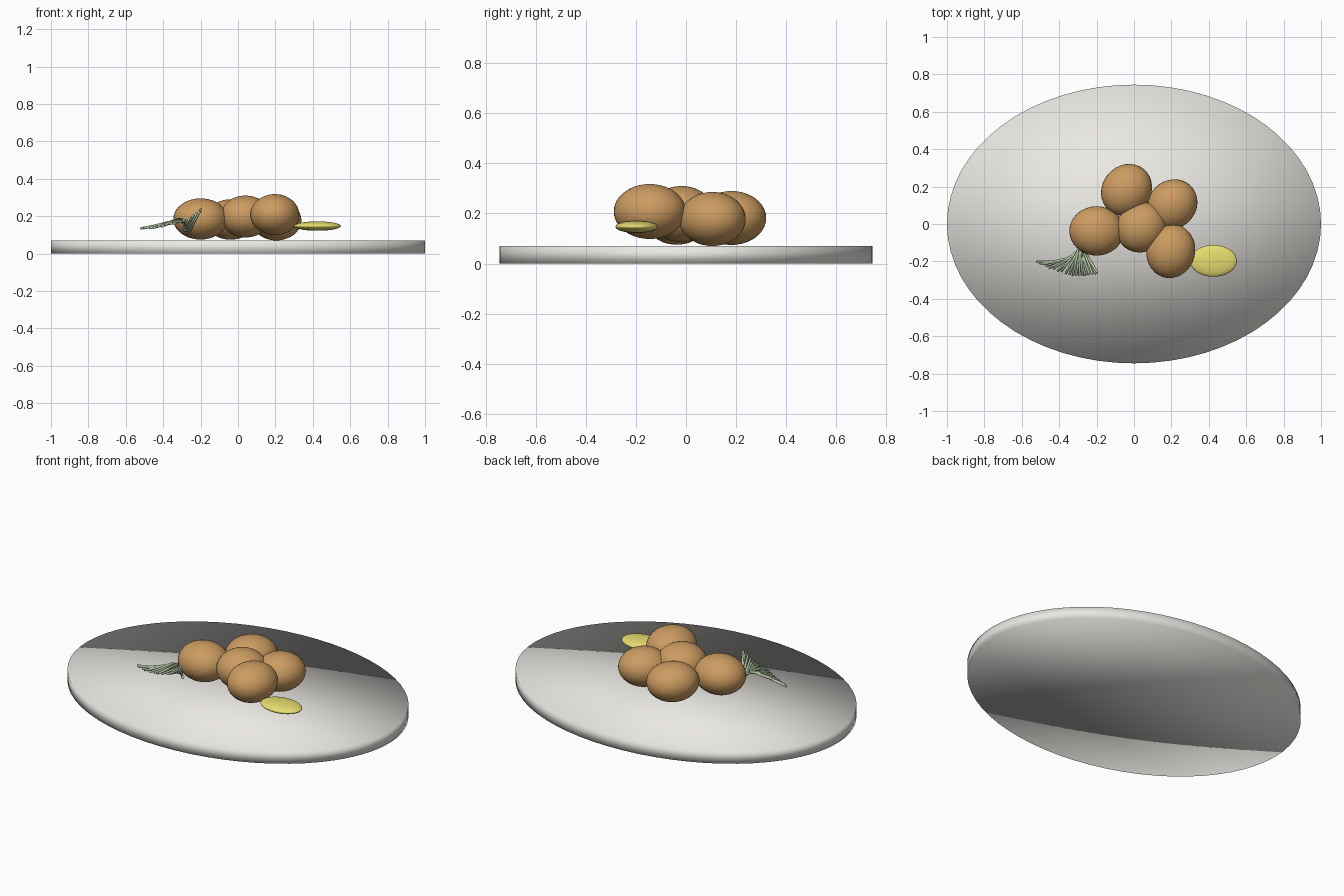
import bpy, math, random
from mathutils import Vector, Euler

if "Cube" in bpy.data.objects:
    bpy.data.objects.remove(bpy.data.objects["Cube"])

random.seed(4)


def material(name, rgb):
    m = bpy.data.materials.new(name)
    m.diffuse_color = (*rgb, 1)
    m.use_nodes = True
    m.node_tree.nodes["Principled BSDF"].inputs["Base Color"].default_value = m.diffuse_color
    return m


BROWN = material("roast_brown", (0.60, 0.33, 0.12))
YELLOW = material("lemon_yellow", (0.80, 0.72, 0.16))
GREEN = material("herb_green", (0.50, 0.62, 0.42))
WHITE = material("ceramic", (0.83, 0.81, 0.77))


def finish(name, mat):
    ob = bpy.context.object
    ob.name = name
    ob.data.materials.append(mat)
    bpy.ops.object.shade_smooth()
    return ob


def ellipsoid(name, loc, radii, turn, mat):
    bpy.ops.mesh.primitive_uv_sphere_add(segments=32, ring_count=20, radius=1,
                                         location=loc, rotation=(0, 0, math.radians(turn)))
    bpy.context.object.scale = radii
    return finish(name, mat)


# oval platter: thin disc, fully smooth shaded
bpy.ops.mesh.primitive_cylinder_add(vertices=64, radius=1, depth=0.07,
                                    end_fill_type='TRIFAN', location=(0, 0, 0.035))
bpy.context.object.scale = (1, 0.745, 1)
finish("platter", WHITE)

# heap of potatoes: position, radii, turn about z
potatoes = [
    ((-0.04, 0.182, 0.182), (0.145, 0.13, 0.108), 50),
    ((0.205, 0.105, 0.178), (0.14, 0.128, 0.108), 45),
    ((-0.20, -0.037, 0.185), (0.146, 0.132, 0.110), 0),
    ((0.04, -0.018, 0.198), (0.14, 0.13, 0.112), 40),
    ((0.197, -0.145, 0.208), (0.145, 0.13, 0.110), 75),
]
for i, (loc, radii, turn) in enumerate(potatoes):
    ellipsoid(f"potato_{i + 1}", loc, radii, turn, BROWN)

# flat lemon slice
ellipsoid("lemon_slice", (0.425, -0.197, 0.147), (0.125, 0.085, 0.025), 0, YELLOW)

# herb sprig: fan of thin needles swept between key positions (base, tip)
keys = [
    (Vector((-0.36, -0.195, 0.165)), Vector((-0.52, -0.20, 0.135))),
    (Vector((-0.33, -0.17, 0.18)), Vector((-0.44, -0.24, 0.14))),
    (Vector((-0.30, -0.135, 0.18)), Vector((-0.335, -0.275, 0.165))),
    (Vector((-0.285, -0.13, 0.14)), Vector((-0.26, -0.275, 0.185))),
    (Vector((-0.265, -0.14, 0.105)), Vector((-0.195, -0.26, 0.24))),
]
COUNT = 20
for i in range(COUNT):
    t = i / (COUNT - 1) * (len(keys) - 1)
    k = min(int(t), len(keys) - 2)
    jitter = Vector([random.uniform(-0.007, 0.007) for _ in range(3)])
    base = keys[k][0].lerp(keys[k + 1][0], t - k) + jitter
    tip = keys[k][1].lerp(keys[k + 1][1], t - k) + jitter * 0.5
    axis = tip - base
    bpy.ops.mesh.primitive_cylinder_add(
        vertices=8, radius=0.0065, depth=axis.length, location=(base + tip) / 2,
        rotation=axis.to_track_quat('Z', 'Y').to_euler())
    finish(f"herb_needle_{i + 1}", GREEN)
